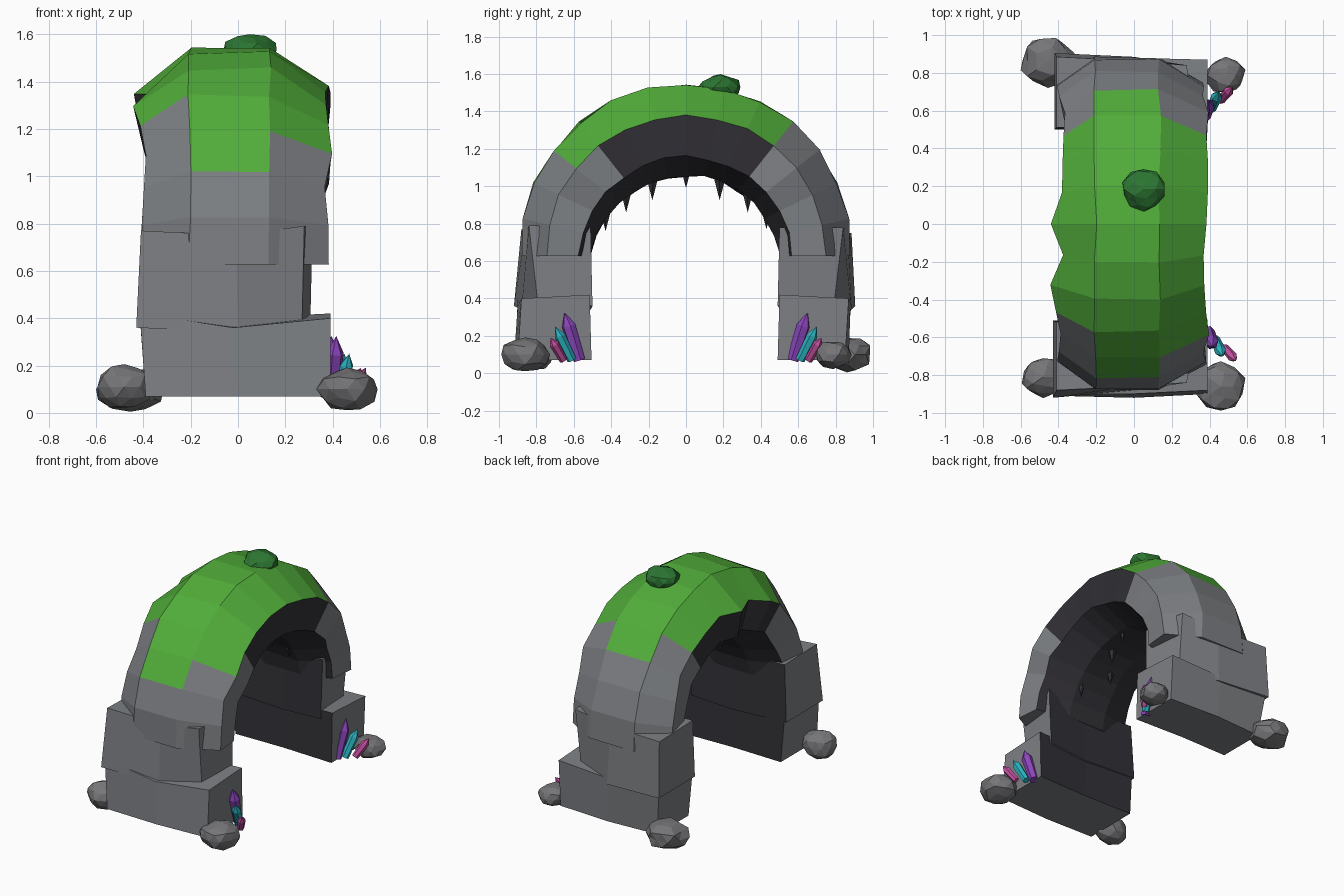
import bpy, bmesh, math, random
from mathutils import Vector

if "Cube" in bpy.data.objects:
    bpy.data.objects.remove(bpy.data.objects["Cube"])

random.seed(4)


def mat(name, r, g, b):
    m = bpy.data.materials.new(name)
    m.diffuse_color = (r, g, b, 1)
    m.use_nodes = True
    m.node_tree.nodes["Principled BSDF"].inputs["Base Color"].default_value = m.diffuse_color
    return m


STONE = mat("stone_grey", .205, .215, .23)
ROCK = mat("boulder_grey", .18, .18, .19)
DARK = mat("dark_inner_stone", .032, .030, .037)
GRASS = mat("grass_green", .083, .42, .042)
MOSS = mat("bush_green", .025, .18, .032)
PURPLE = mat("crystal_purple", .26, .06, .50)
TEAL = mat("crystal_teal", .025, .45, .53)
PINK = mat("crystal_pink", .55, .08, .35)


def finish(name, bm, *mats):
    bmesh.ops.recalc_face_normals(bm, faces=bm.faces)
    me = bpy.data.meshes.new(name)
    bm.to_mesh(me)
    bm.free()
    for m in mats:
        me.materials.append(m)
    ob = bpy.data.objects.new(name, me)
    bpy.context.collection.objects.link(ob)
    return ob


def skin(bm, rings, rule=lambda i, j: 0, cap=True):
    """Join closed rings of points with quads; rule picks the material."""
    vs = [[bm.verts.new(p) for p in ring] for ring in rings]
    n = len(vs[0])
    for i in range(len(vs) - 1):
        for j in range(n):
            k = (j + 1) % n
            f = bm.faces.new((vs[i][j], vs[i][k], vs[i + 1][k], vs[i + 1][j]))
            f.material_index = rule(i, j)
    if cap:
        bm.faces.new(vs[0])
        bm.faces.new(vs[-1])
    return vs


def jit(a):
    return random.uniform(-a, a)


# Arch: octagonal section swept over a half circle, 14 segments
def arch_rule(i, j):
    k = i - 7                                   # segment start, -7..6
    grass = {0: (-5, 4), 1: (-4, 3), 7: (-3, 3)}
    if j in grass:
        return 1 if grass[j][0] <= k < grass[j][1] else 0
    if j in (2, 6):
        return 2 if -3 <= k < 3 else 0
    return 2


# uneven side edges of the arch, front foot to back foot
LEFT = [.40, .40, .39, .39, .42, .435, .375, .44, .385, .385, .38, .37, .39, .40, .40]
RIGHT = [.385, .38, .365, .40, .38, .365, .375, .385, .385, .385, .39, .40, .365, .37, .36]

rings = []
for k in range(-7, 8):
    th = math.radians(k * 90 / 7)
    t = (k / 7) ** 2
    xl, xr = LEFT[k + 7], RIGHT[k + 7]
    section = [(-.205, .92 - .04 * t), (.135, .92 - .04 * t), (xr, .75), (xr - .02, .53 + .04 * t),
               (.14, .43 + .08 * t), (-.15, .43 + .08 * t), (-xl + .03, .53 + .04 * t),
               (-xl, .715 if k == 0 else .745)]
    ring = []
    for j, (x, r) in enumerate(section):
        r += jit(.008)
        x += jit(.008)
        ring.append((x, r * math.sin(th), .627 + r * math.cos(th)))
    rings.append(ring)
bm = bmesh.new()
skin(bm, rings, arch_rule)
finish("arch", bm, STONE, GRASS, DARK)


# Leg blocks: columns of (x bottom, x top, outer y bottom, outer y top,
# z bottom, z top outer, z top inner, inner y); inner faces are dark
FRONT_LOWER = [(-.39, -.415, .91, .90, .07, .42, .41, .505),
               (0, -.02, .92, .90, .07, .36, .40, .515),
               (.39, .39, .90, .88, .07, .40, .42, .505)]
BACK_LOWER = [(-.37, -.41, .85, .89, .07, .41, .41, .50),
              (0, -.02, .87, .88, .07, .38, .40, .505),
              (.39, .39, .85, .87, .07, .40, .42, .49)]
FRONT_UPPER = [(-.43, -.41, .92, .88, .36, .77, .76, .51),
               (0, -.01, .88, .86, .34, .75, .74, .51),
               (.27, .28, .79, .84, .36, .79, .78, .50)]
BACK_UPPER = [(-.42, -.41, .905, .885, .36, .75, .76, .50),
              (0, -.01, .885, .865, .34, .75, .75, .505),
              (.27, .28, .79, .84, .36, .78, .78, .49)]


def block(name, cols, side, flare=0):
    """flare widens the right end towards the opening of the arch."""
    bm = bmesh.new()
    rings = []
    for xb, xt, yb, yt, zb, zo, zi, yi in cols:
        f = flare if xb > .1 else 0
        rings.append([(xb, side * yb, zb), (xt, side * yt, zo),
                      (xt + f, side * (yi + .01), zi), (xb + f, side * yi, zb)])
    skin(bm, rings, lambda i, j: 1 if j == 2 else 0)
    finish(name, bm, STONE, DARK)


block("front_leg_lower_block", FRONT_LOWER, -1)
block("front_leg_upper_block", FRONT_UPPER, -1, .035)
block("back_leg_lower_block", BACK_LOWER, 1)
block("back_leg_upper_block", BACK_UPPER, 1, .035)


# Boulders and bush: faceted lumps given by centre and half sizes
def lump(name, c, s, m):
    bm = bmesh.new()
    bmesh.ops.create_icosphere(bm, subdivisions=2, radius=1)
    for v in bm.verts:
        d = v.co * random.uniform(.87, 1.06)
        v.co = Vector(c) + Vector((d.x * s[0], d.y * s[1], d.z * s[2]))
    finish(name, bm, m)


lump("boulder_front_left", (-.48, -.81, .11), (.12, .11, .097), ROCK)
lump("boulder_front_right", (.46, -.86, .10), (.13, .135, .095), ROCK)
lump("boulder_back_left", (-.455, .86, .10), (.145, .14, .095), ROCK)
lump("boulder_back_right", (.485, .785, .10), (.105, .10, .075), ROCK)
lump("top_bush", (.05, .185, 1.53), (.12, .115, .07), MOSS)


# Crystals: six-sided pointed prisms leaning outward
def crystal(name, base, tip, r, m):
    a, b = Vector(base), Vector(tip)
    q = (b - a).to_track_quat('Z', 'Y')
    L = (b - a).length
    bm = bmesh.new()
    rings = [[a + q @ Vector((rad * math.cos(u * math.pi / 3), rad * math.sin(u * math.pi / 3), h))
              for u in range(6)] for rad, h in ((r * .85, 0), (r, L * .72))]
    vs = skin(bm, rings, cap=False)
    bm.faces.new(vs[0])
    top = bm.verts.new(b)
    for u in range(6):
        bm.faces.new((vs[1][u], vs[1][(u + 1) % 6], top))
    finish(name, bm, m)


for side, label, dx in ((-1, "front", 0), (1, "back", -.02)):
    for n, (x, y), (tx, ty, tz), r, m in (
            ("purple", (.395, .57), (.415, .65, .325), .038, PURPLE),
            ("teal", (.43, .61), (.47, .70, .25), .03, TEAL),
            ("pink", (.48, .655), (.54, .725, .19), .026, PINK)):
        crystal(f"{label}_crystal_{n}", (x + dx, side * y, .07), (tx + dx, side * ty, tz), r, m)


# Stalactites: small dark spikes under the arch
for n, (y, tip) in enumerate(((-.43, .76), (-.32, .86), (-.18, .925), (0, .99),
                              (.18, .925), (.33, .86), (.43, .77))):
    bm = bmesh.new()
    x = (.1, -.06, .04)[n % 3]
    ring = [bm.verts.new((x + .03 * math.cos(u * math.pi / 2.5),
                          y + .03 * math.sin(u * math.pi / 2.5), tip + .11)) for u in range(5)]
    point = bm.verts.new((x, y, tip))
    bm.faces.new(ring)
    for u in range(5):
        bm.faces.new((ring[u], ring[(u + 1) % 5], point))
    finish(f"stalactite_{n + 1}", bm, DARK)
